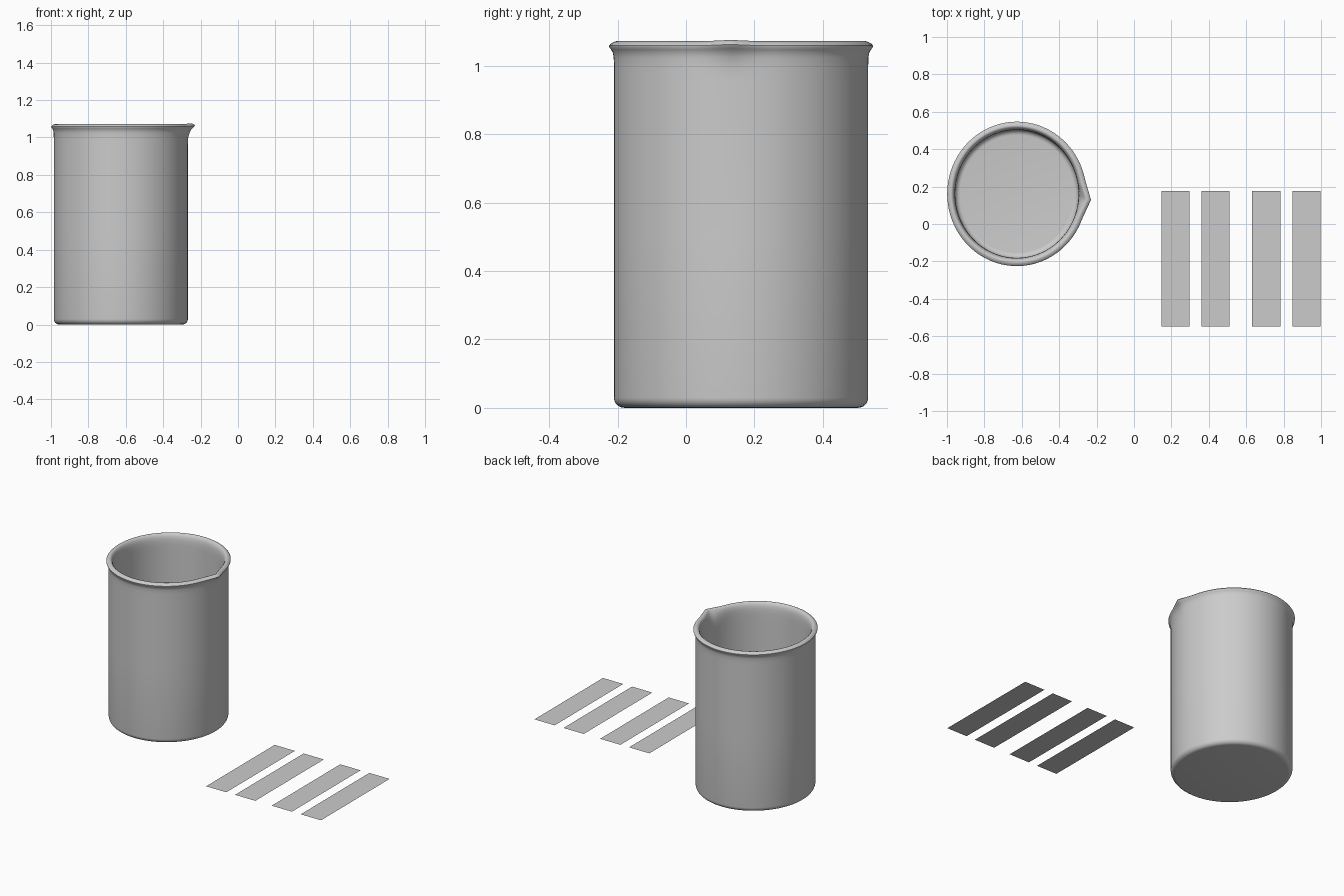
import bpy, bmesh, math

if "Cube" in bpy.data.objects:
    bpy.data.objects.remove(bpy.data.objects["Cube"])

CX, CY = -0.6265, 0.161      # beaker centre
SX = 0.964                   # beaker is slightly narrower in x
SEG = 128
SPOUT_ANGLE = math.radians(-4.5)


def finish(name, bm, smooth=False):
    me = bpy.data.meshes.new(name)
    bm.to_mesh(me)
    bm.free()
    ob = bpy.data.objects.new(name, me)
    bpy.context.collection.objects.link(ob)
    if smooth:
        bpy.ops.object.select_all(action='DESELECT')
        bpy.context.view_layer.objects.active = ob
        ob.select_set(True)
        bpy.ops.object.shade_smooth_by_angle(angle=math.radians(40))
    return ob


def arc(cr, cz, rad, a0, a1, n):
    return [(cr + rad * math.cos(math.radians(a0 + (a1 - a0) * i / n)),
             cz + rad * math.sin(math.radians(a0 + (a1 - a0) * i / n))) for i in range(n + 1)]


# Beaker cross-section (radius, z): outside base, wall, flared lip, inside wall, floor
profile = arc(0.342, 0.030, 0.030, -90, 0, 6)
profile += [(0.372, 0.5), (0.372, 0.96), (0.372, 1.0), (0.3725, 1.025), (0.375, 1.038),
            (0.380, 1.047), (0.3855, 1.055), (0.386, 1.059), (0.382, 1.064), (0.374, 1.069),
            (0.365, 1.072), (0.358, 1.070), (0.351, 1.062), (0.346, 1.048), (0.343, 1.03),
            (0.342, 1.0), (0.342, 0.96), (0.342, 0.5)]
profile += arc(0.314, 0.050, 0.028, 0, -90, 6)

# Beaker: spin the section, pulling the lip outward into a pouring spout
bm = bmesh.new()
rings = []
for r, z in profile:
    ring = []
    lift = min(max((z - 0.98) / 0.08, 0), 1)
    for i in range(SEG):
        d = 2 * math.pi * i / SEG
        d = d - 2 * math.pi if d > math.pi else d
        pull = max(0, 1 - abs(d) / 0.30) ** 1.7
        rr = r + 0.027 * pull * lift ** 1.6
        a = d + SPOUT_ANGLE
        ring.append(bm.verts.new((CX + SX * rr * math.cos(a), CY + rr * math.sin(a),
                                  z + 0.004 * pull * lift)))
    rings.append(ring)
for lo, hi in zip(rings, rings[1:]):
    for i in range(SEG):
        j = (i + 1) % SEG
        bm.faces.new((lo[i], lo[j], hi[j], hi[i]))
bm.faces.new(rings[0][::-1])     # underside
bm.faces.new(rings[-1])          # inside floor
finish("beaker", bm, smooth=True)

# Four thin paper test strips lying beside the beaker
for n, x in enumerate((0.222, 0.436, 0.707, 0.922), 1):
    bm = bmesh.new()
    w, y0, y1, z = 0.075, -0.547, 0.177, 0.022
    bm.faces.new([bm.verts.new(p) for p in
                  ((x - w, y0, z), (x + w, y0, z), (x + w, y1, z), (x - w, y1, z))])
    finish(f"test_strip_{n}", bm)
